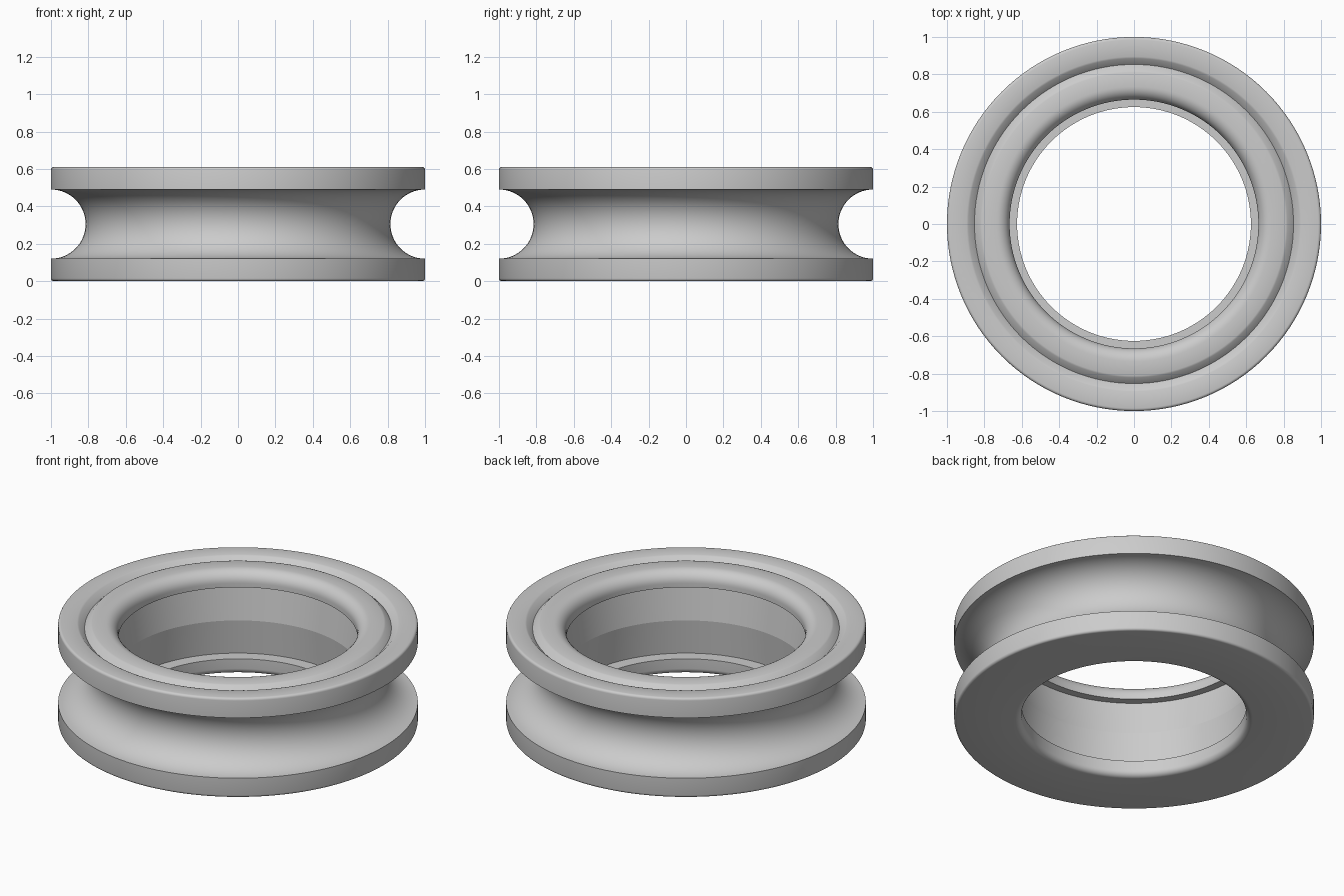
import bpy, bmesh
from math import sin, cos, pi, radians
from mathutils import Vector

cube = bpy.data.objects.get("Cube")
if cube:
    bpy.data.objects.remove(cube, do_unlink=True)

HEIGHT, MID, SEGMENTS = 0.61, 0.305, 128


def arc(r, z, radius, start, end, steps):
    """Points (radius, height) along an arc, angles in degrees."""
    angles = [radians(start + (end - start) * i / steps) for i in range(steps + 1)]
    return [(r + radius * cos(a), z + radius * sin(a)) for a in angles]


# Cross-section, from the lower bore around the outside and back down the bore
profile = []
profile += arc(0.66, 0.035, 0.035, 180, 270, 8)            # lower bore rounding
profile += arc(0.985, 0.015, 0.015, 270, 360, 4)           # lower rim edge
profile += arc(1.0, MID, 0.185, 270, 90, 32)               # round outer channel
profile += arc(0.985, HEIGHT - 0.015, 0.015, 0, 90, 4)     # upper rim edge
profile += [(0.895, HEIGHT), (0.885, 0.606), (0.853, 0.575),
            (0.821, 0.606), (0.811, HEIGHT)]               # V groove in the top
profile += arc(0.735, HEIGHT - 0.07, 0.07, 90, 180, 10)    # upper bore rounding
profile += [(0.665, 0.515), (0.712, 0.515), (0.68, MID),
            (0.70, 0.095), (0.625, 0.095)]                 # recessed waisted bore

# Turn the section around the z axis
bm = bmesh.new()
verts = [bm.verts.new((r, 0, z)) for r, z in profile]
edges = [bm.edges.new((a, b)) for a, b in zip(verts, verts[1:] + verts[:1])]
bmesh.ops.spin(bm, geom=verts + edges, cent=(0, 0, 0), axis=(0, 0, 1),
               angle=2 * pi, steps=SEGMENTS, use_merge=True)
bmesh.ops.remove_doubles(bm, verts=bm.verts, dist=0.0002)
bmesh.ops.recalc_face_normals(bm, faces=bm.faces)
mesh = bpy.data.meshes.new("grooved_ring")
bm.to_mesh(mesh)
bm.free()

ring = bpy.data.objects.new("grooved_ring", mesh)
bpy.context.collection.objects.link(ring)

# Plain grey material
grey = bpy.data.materials.new("light_grey")
grey.use_nodes = True
colour = (0.6, 0.6, 0.6, 1)
grey.diffuse_color = colour
grey.node_tree.nodes["Principled BSDF"].inputs["Base Color"].default_value = colour
mesh.materials.append(grey)

# Smooth shading with crisp edges, including the crease at the bore's waist
bpy.ops.object.select_all(action='DESELECT')
ring.select_set(True)
bpy.context.view_layer.objects.active = ring
bpy.ops.object.shade_smooth_by_angle(angle=radians(30))
for edge in mesh.edges:
    ends = [mesh.vertices[i].co for i in edge.vertices]
    if all(abs(p.z - MID) < 0.001 and Vector(p.xy).length < 0.7 for p in ends):
        edge.use_edge_sharp = True
